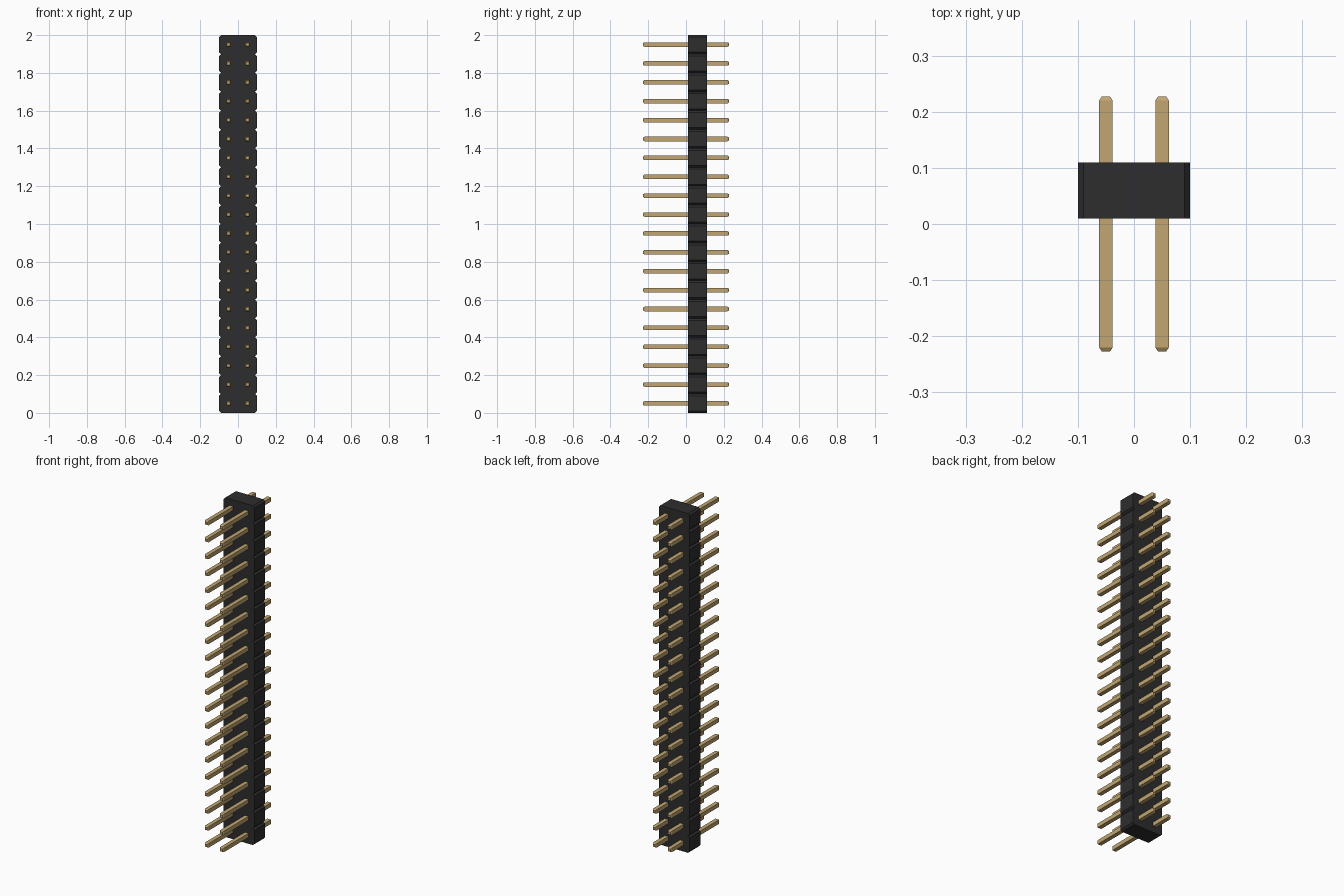
import bpy, bmesh

if "Cube" in bpy.data.objects:
    bpy.data.objects.remove(bpy.data.objects["Cube"])

ROWS, PITCH = 20, 0.1
HALF_X, CHAMFER = 0.1, 0.01
BODY_Y0, BODY_Y1 = 0.01, 0.11
PIN_HALF, TIP_HALF, PIN_Y, TAPER = 0.012, 0.0075, 0.227, 0.007


def material(name, color):
    m = bpy.data.materials.new(name)
    m.diffuse_color = (*color, 1)
    m.use_nodes = True
    m.node_tree.nodes["Principled BSDF"].inputs["Base Color"].default_value = m.diffuse_color
    return m


def finish(name, bm, mat):
    bmesh.ops.recalc_face_normals(bm, faces=bm.faces)
    me = bpy.data.meshes.new(name)
    bm.to_mesh(me)
    bm.free()
    me.materials.append(mat)
    ob = bpy.data.objects.new(name, me)
    bpy.context.collection.objects.link(ob)
    return ob


black = material("black plastic", (0.027, 0.027, 0.028))
gold = material("gold metal", (0.54, 0.38, 0.165))

# Housing: outline with a V notch between each pair of pins, extruded in y
right = []
for i in range(ROWS):
    z = i * PITCH
    right += [(HALF_X - CHAMFER, z), (HALF_X, z + CHAMFER), (HALF_X, z + PITCH - CHAMFER)]
right.append((HALF_X - CHAMFER, ROWS * PITCH))
outline = right + [(-x, z) for x, z in reversed(right)]
bm = bmesh.new()
face = bm.faces.new([bm.verts.new((x, BODY_Y0, z)) for x, z in outline])
ext = bmesh.ops.extrude_face_region(bm, geom=[face])
bmesh.ops.translate(bm, vec=(0, BODY_Y1 - BODY_Y0, 0),
                    verts=[v for v in ext["geom"] if isinstance(v, bmesh.types.BMVert)])
finish("housing", bm, black)


# Pins: square bars through the housing, with tapered tips
def add_pin(bm, cx, cz):
    rings = []
    for y, h in ((-PIN_Y, TIP_HALF), (-PIN_Y + TAPER, PIN_HALF),
                 (PIN_Y - TAPER, PIN_HALF), (PIN_Y, TIP_HALF)):
        rings.append([bm.verts.new((cx + sx * h, y, cz + sz * h))
                      for sx, sz in ((-1, -1), (1, -1), (1, 1), (-1, 1))])
    for a, b in zip(rings, rings[1:]):
        for k in range(4):
            bm.faces.new((a[k], a[(k + 1) % 4], b[(k + 1) % 4], b[k]))
    bm.faces.new(rings[0])
    bm.faces.new(rings[-1])


for side, cx in (("left", -PITCH / 2), ("right", PITCH / 2)):
    bm = bmesh.new()
    for i in range(ROWS):
        add_pin(bm, cx, (i + 0.5) * PITCH)
    finish(side + "_pins", bm, gold)
